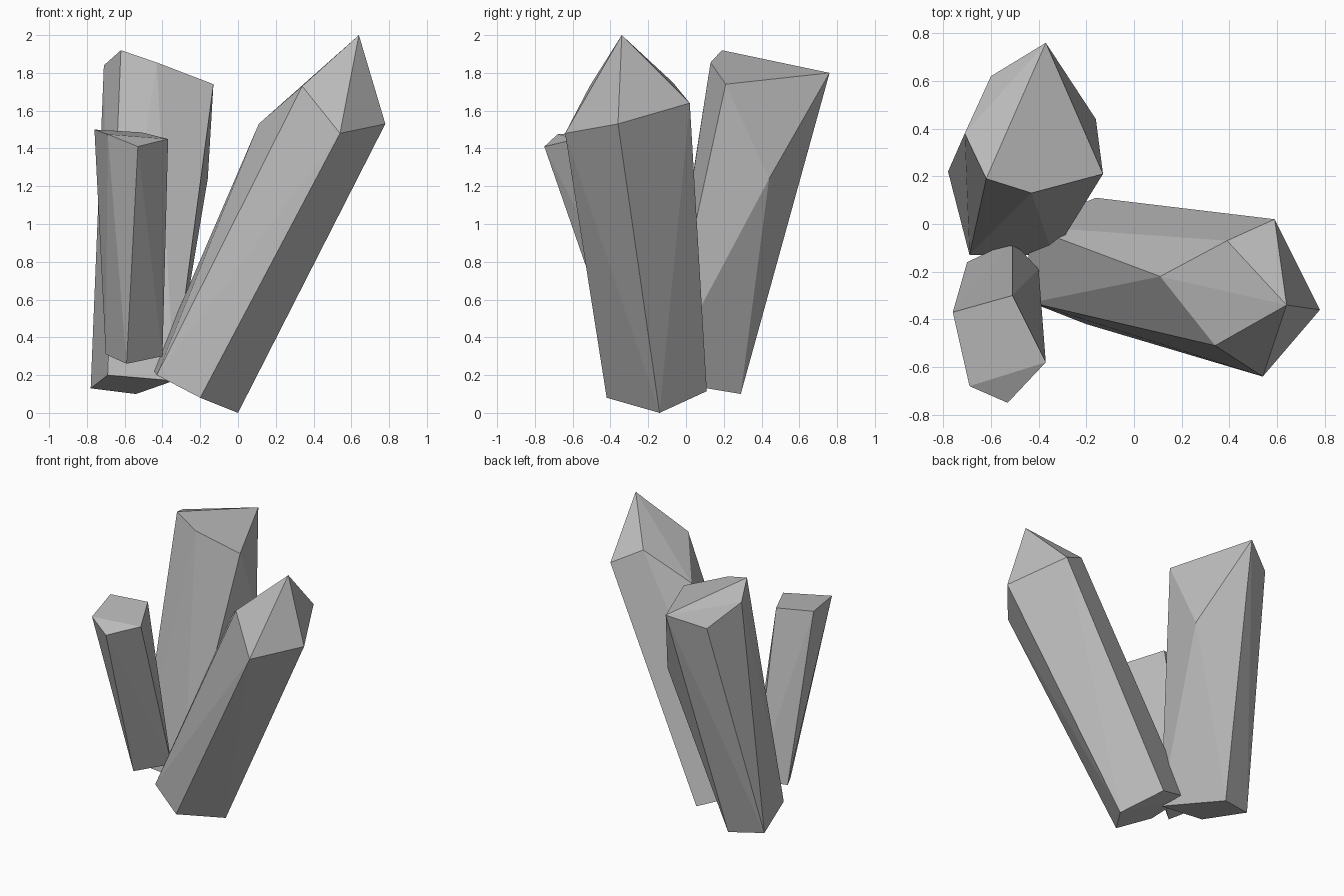
import bpy
import bmesh
import math

cube = bpy.data.objects.get("Cube")
if cube:
    bpy.data.objects.remove(cube, do_unlink=True)

# Single stone colour
stone = bpy.data.materials.new("grey_stone")
stone.use_nodes = True
GREY = (0.5, 0.5, 0.5, 1.0)
stone.diffuse_color = GREY
bsdf = next(n for n in stone.node_tree.nodes if n.type == "BSDF_PRINCIPLED")
bsdf.inputs["Base Color"].default_value = GREY
bsdf.inputs["Roughness"].default_value = 0.8


def crystal(name, base, crown):
    """Faceted shard wrapped around the corners of its base and crown."""
    bm = bmesh.new()
    for corner in base + crown:
        bm.verts.new(corner)
    hull = bmesh.ops.convex_hull(bm, input=bm.verts[:])
    loose = {e for key in ("geom_interior", "geom_unused") for e in hull[key]
             if isinstance(e, bmesh.types.BMVert) and e.is_valid}
    bmesh.ops.delete(bm, geom=list(loose), context="VERTS")
    # Merge nearly flat triangles into clean facets
    bmesh.ops.dissolve_limit(bm, angle_limit=math.radians(2),
                             verts=bm.verts[:], edges=bm.edges[:])
    bmesh.ops.recalc_face_normals(bm, faces=bm.faces[:])
    mesh = bpy.data.meshes.new(name)
    bm.to_mesh(mesh)
    bm.free()
    mesh.materials.append(stone)
    obj = bpy.data.objects.new(name, mesh)
    bpy.context.scene.collection.objects.link(obj)
    return obj


# Large shard leaning to the side, with a pointed tip
crystal(
    "leaning_crystal",
    base=[(0, -.14, 0), (-.2, -.42, .08), (-.43, -.33, .2),
          (-.45, -.01, .23), (-.16, .11, .115)],
    crown=[(.78, -.36, 1.53), (.54, -.64, 1.48), (.34, -.51, 1.73),
           (.11, -.22, 1.53), (.39, -.07, 1.75), (.59, .02, 1.64),
           (.64, -.34, 2)],
)

# Tall shard leaning backwards, with a slanted top and a chipped flank
crystal(
    "back_crystal",
    base=[(-.78, .22, .13), (-.54, .29, .1), (-.34, -.13, .17),
          (-.69, -.13, .2)],
    crown=[(-.62, .19, 1.92), (-.43, .13, 1.855), (-.13, .21, 1.74),
           (-.16, .44, 1.24), (-.37, .76, 1.8), (-.6, .62, 1.71),
           (-.71, .38, 1.84)],
)

# Small shard leaning forwards
crystal(
    "front_crystal",
    base=[(-.7, -.16, .31), (-.59, -.35, .26), (-.4, -.19, .3),
          (-.51, -.07, .33)],
    crown=[(-.76, -.37, 1.5), (-.51, -.3, 1.485), (-.37, -.58, 1.45),
           (-.53, -.75, 1.41), (-.69, -.68, 1.475)],
)
